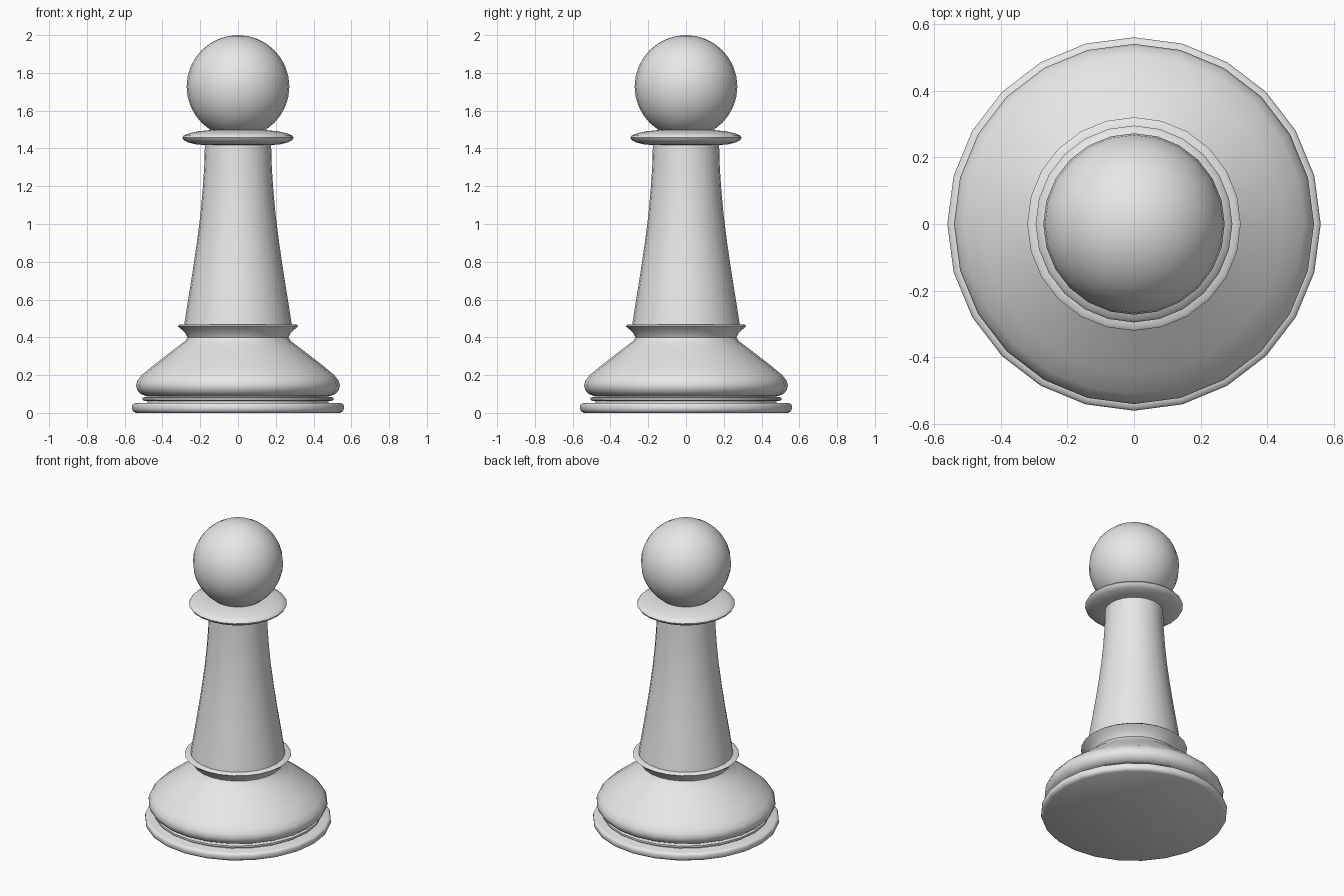
import bpy
import math

SIDES = 24

cube = bpy.data.objects.get("Cube")
if cube:
    bpy.data.objects.remove(cube, do_unlink=True)

grey = bpy.data.materials.new("light grey")
grey.use_nodes = True
grey.diffuse_color = (0.8, 0.8, 0.8, 1)
grey.node_tree.nodes["Principled BSDF"].inputs["Base Color"].default_value = grey.diffuse_color


def finish(obj, angle):
    """Material and smooth shading with sharp rims."""
    obj.data.materials.append(grey)
    bpy.ops.object.select_all(action="DESELECT")
    obj.select_set(True)
    bpy.context.view_layer.objects.active = obj
    bpy.ops.object.shade_smooth_by_angle(angle=math.radians(angle))


def lathe(name, profile, angle=40):
    """Turn a (radius, height) profile, bottom to top, into a capped solid."""
    verts, faces = [], []
    for r, z in profile:
        for i in range(SIDES):
            a = math.tau * i / SIDES
            verts.append((r * math.cos(a), r * math.sin(a), z))
    for k in range(len(profile) - 1):
        for i in range(SIDES):
            j = (i + 1) % SIDES
            low, high = k * SIDES, (k + 1) * SIDES
            faces.append((low + i, low + j, high + j, high + i))
    faces.append(tuple(reversed(range(SIDES))))
    faces.append(tuple(range(len(verts) - SIDES, len(verts))))
    mesh = bpy.data.meshes.new(name)
    mesh.from_pydata(verts, [], faces)
    mesh.update()
    obj = bpy.data.objects.new(name, mesh)
    bpy.context.collection.objects.link(obj)
    finish(obj, angle)


# Foot disc with softened rim
lathe("foot", [(0.54, 0), (0.555, 0.008), (0.56, 0.02), (0.56, 0.04),
               (0.555, 0.048), (0.54, 0.053)])

# Recessed neck and thin ring above the foot
lathe("foot_neck", [(0.48, 0.05), (0.48, 0.1)])
lathe("foot_ring", [(0.49, 0.063), (0.505, 0.068), (0.505, 0.08), (0.49, 0.085)])

# Bulging body, pinched waist and flared lip
lathe("body", [(0.49, 0.09), (0.515, 0.1), (0.533, 0.12), (0.54, 0.145),
               (0.533, 0.17), (0.51, 0.2), (0.45, 0.25), (0.385, 0.3),
               (0.32, 0.35), (0.28, 0.38), (0.267, 0.4), (0.28, 0.425),
               (0.305, 0.447), (0.32, 0.46), (0.31, 0.468), (0.28, 0.468)], 60)

# Tapering stem
lathe("stem", [(0.286, 0.46), (0.264, 0.6), (0.24, 0.75), (0.218, 0.9),
               (0.2, 1.04), (0.187, 1.18), (0.179, 1.3), (0.175, 1.43)])

# Lens-shaped collar
lathe("collar", [(0.17, 1.418), (0.22, 1.421), (0.265, 1.432), (0.288, 1.445),
                 (0.295, 1.457), (0.288, 1.468), (0.26, 1.48), (0.21, 1.491),
                 (0.14, 1.498)], 60)

# Ball head
bpy.ops.mesh.primitive_uv_sphere_add(segments=SIDES, ring_count=16, radius=0.272,
                                     location=(0, 0, 1.728))
head = bpy.context.object
head.name = "head"
finish(head, 40)
